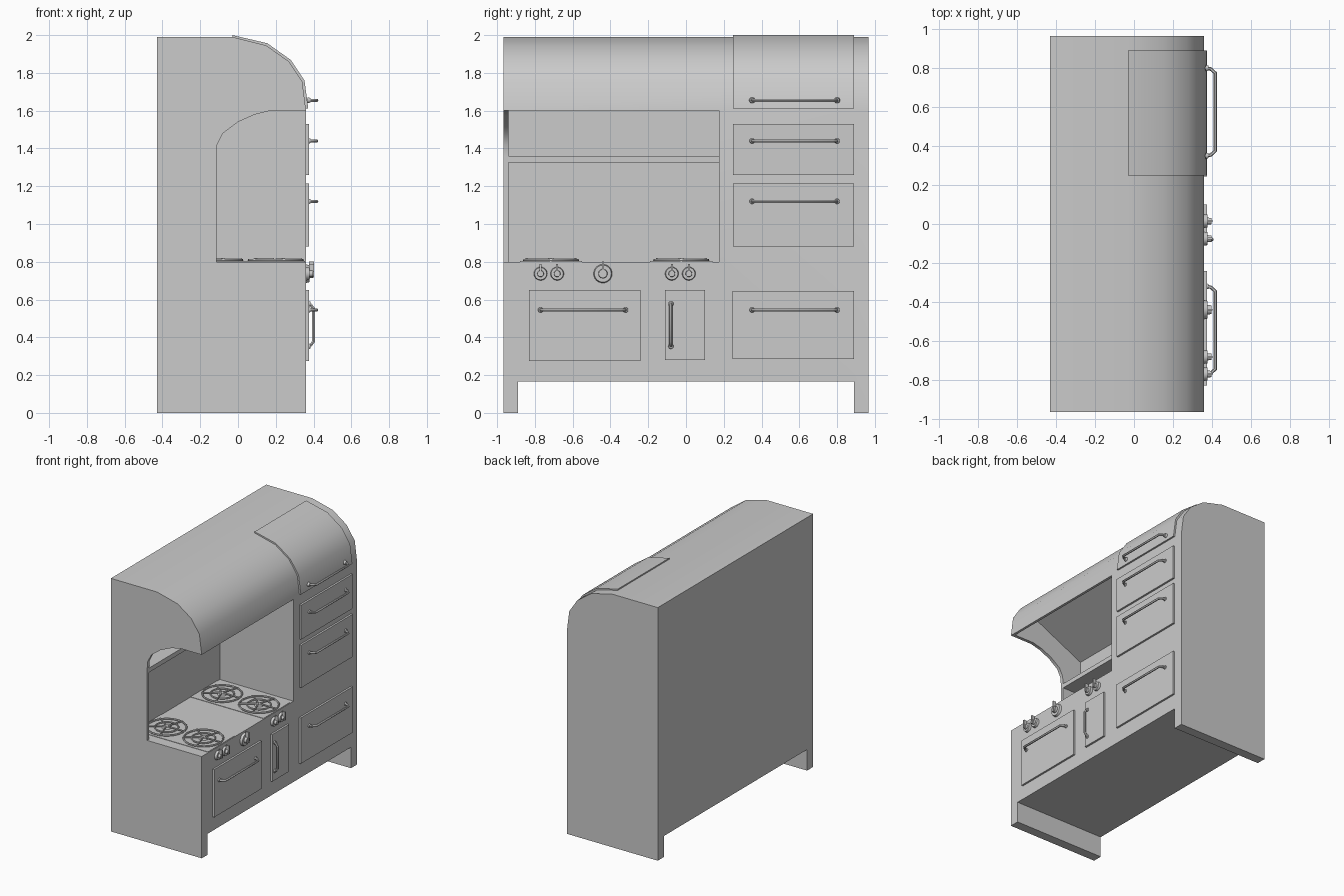
import bpy, bmesh, math
from mathutils import Vector, Matrix

if "Cube" in bpy.data.objects:
    bpy.data.objects.remove(bpy.data.objects["Cube"])

metal = bpy.data.materials.new("grey_enamel")
metal.use_nodes = True
metal.diffuse_color = (0.6, 0.6, 0.6, 1)
metal.node_tree.nodes["Principled BSDF"].inputs["Base Color"].default_value = (0.6, 0.6, 0.6, 1)


def activate(ob):
    bpy.ops.object.select_all(action='DESELECT')
    ob.select_set(True)
    bpy.context.view_layer.objects.active = ob


def finish(name, bm, smooth=True):
    bmesh.ops.recalc_face_normals(bm, faces=bm.faces)
    mesh = bpy.data.meshes.new(name)
    bm.to_mesh(mesh)
    bm.free()
    ob = bpy.data.objects.new(name, mesh)
    bpy.context.collection.objects.link(ob)
    mesh.materials.append(metal)
    if smooth:
        activate(ob)
        bpy.ops.object.shade_smooth_by_angle(angle=math.radians(30))
    return ob


def prism(name, profile, y0, y1, smooth=True):
    """Extrude an x-z outline along y."""
    bm = bmesh.new()
    face = bm.faces.new([bm.verts.new((x, y0, z)) for x, z in profile])
    out = bmesh.ops.extrude_face_region(bm, geom=[face])["geom"]
    moved = [g for g in out if isinstance(g, bmesh.types.BMVert)]
    bmesh.ops.translate(bm, verts=moved, vec=(0, y1 - y0, 0))
    return finish(name, bm, smooth)


def box(name, x0, x1, y0, y1, z0, z1):
    return prism(name, [(x0, z0), (x1, z0), (x1, z1), (x0, z1)], y0, y1, False)


def cut(ob, cutter):
    cutter.hide_render = True
    mod = ob.modifiers.new("cut", 'BOOLEAN')
    mod.object, mod.operation, mod.solver = cutter, 'DIFFERENCE', 'EXACT'
    activate(ob)
    bpy.ops.object.modifier_apply(modifier=mod.name)
    bpy.data.objects.remove(cutter)


def tube(name, points, radius, closed=False):
    """Round bar along a path, turned into a mesh."""
    curve = bpy.data.curves.new(name, 'CURVE')
    curve.dimensions = '3D'
    curve.bevel_depth, curve.bevel_resolution = radius, 1
    curve.use_fill_caps = not closed
    line = curve.splines.new('POLY')
    line.points.add(len(points) - 1)
    for p, co in zip(line.points, points):
        p.co = (*co, 1)
    line.use_cyclic_u = closed
    curve.materials.append(metal)
    ob = bpy.data.objects.new(name, curve)
    bpy.context.collection.objects.link(ob)
    activate(ob)
    bpy.ops.object.convert(target='MESH')
    bpy.ops.object.shade_smooth_by_angle(angle=math.radians(50))
    return ob


def add_disc(bm, centre, r1, r2, depth, axis):
    turn = Matrix.Rotation(math.pi / 2, 4, 'Y') if axis == 'X' else Matrix()
    bmesh.ops.create_cone(bm, cap_ends=True, segments=24, radius1=r1, radius2=r2,
                          depth=depth, matrix=Matrix.Translation(centre) @ turn)


# Cabinet body with rounded hood
FRONT = 0.36
hood = [(-0.03, 1.99), (0.15, 1.945), (0.27, 1.86), (0.34, 1.755), (FRONT, 1.6)]
body = prism("cabinet_body", [(-0.43, 0), (-0.43, 1.99)] + hood + [(FRONT, 0)], -0.965, 0.965)

# Space between the two side plinths
cut(body, box("plinth_cutter", -0.6, 0.6, -0.89, 0.89, -0.1, 0.165))

# Cooking niche with hollow hood
cut(body, prism("niche_cutter", [(0.5, 0.8), (0.5, 1.6), (0.34, 1.6), (0.315, 1.745),
                                 (0.2, 1.83), (-0.28, 1.6), (-0.28, 0.8)], -0.94, 0.175, False))

# Curved opening through the thin side wall
cut(body, prism("side_opening_cutter",
                [(-0.115, 0.8), (0.5, 0.8), (0.5, 1.6), (0.17, 1.6), (0.09, 1.58),
                 (0, 1.54), (-0.08, 1.48), (-0.11, 1.42), (-0.115, 1.36)], -1.1, -0.93, False))
activate(body)
bpy.ops.object.shade_smooth_by_angle(angle=math.radians(30))

box("niche_shelf", -0.285, -0.115, -0.945, 0.18, 1.325, 1.36)

# Curved lid lying over the hood
lid_outer = [(-0.03, 2.0), (0.155, 1.957), (0.28, 1.868), (0.352, 1.76), (0.372, 1.612)]
prism("curved_lid", lid_outer + [(0.355, 1.612)] + hood[-2::-1], 0.25, 0.89)

# Doors and drawers
panels = {
    "oven_door": (-0.83, -0.24, 0.275, 0.65),
    "narrow_door": (-0.11, 0.1, 0.28, 0.65),
    "lower_drawer": (0.245, 0.89, 0.285, 0.645),
    "middle_drawer": (0.25, 0.89, 0.88, 1.215),
    "upper_drawer": (0.25, 0.89, 1.26, 1.53),
}
for name, (y0, y1, z0, z1) in panels.items():
    box(name, FRONT - 0.005, 0.375, y0, y1, z0, z1)


# Bar handles with round feet
def handle(name, centre, half, reach, upright=False):
    along = Vector((0, 0, 1)) if upright else Vector((0, 1, 0))
    base = Vector((0.365, *centre))
    side = [(0, half), (reach * 0.55, half - 0.004), (reach, half - 0.025)]
    path = [base + Vector((d, 0, 0)) - along * a for d, a in side]
    path += [base + Vector((d, 0, 0)) + along * a for d, a in reversed(side)]
    tube(name, path, 0.009)
    bm = bmesh.new()
    for s in (-1, 1):
        add_disc(bm, base + along * half * s + Vector((0.01, 0, 0)), 0.016, 0.012, 0.016, 'X')
    finish(name + "_feet", bm)


handle("oven_handle", (-0.545, 0.545), 0.225, 0.052)
handle("narrow_door_handle", (-0.08, 0.465), 0.112, 0.035, True)
for name, z in (("lower", 0.545), ("middle", 1.12), ("upper", 1.44), ("lid", 1.655)):
    handle(name + "_handle", (0.575, z), 0.225, 0.052)


# Control knobs with pointers
def knob(name, y, r):
    bm = bmesh.new()
    z = 0.737
    add_disc(bm, (0.368, y, z), r, r * 0.9, 0.02, 'X')
    add_disc(bm, (0.385, y, z), r * 0.5, r * 0.45, 0.024, 'X')
    finish(name, bm)
    box(name + "_pointer", 0.376, 0.403, y - 0.005, y + 0.005, z - r * 0.4, z + r + 0.015)


for i, y in enumerate((-0.77, -0.682, -0.075, 0.015)):
    knob(f"burner_knob_{i + 1}", y, 0.036)
knob("oven_knob", -0.44, 0.05)


# Gas burners: rings, spokes and a centre cap
def circle(c, r, z, n=28):
    return [(c[0] + r * math.cos(math.tau * k / n), c[1] + r * math.sin(math.tau * k / n), z)
            for k in range(n)]


for j, y in enumerate((-0.715, -0.025)):
    box(f"burner_tray_{j + 1}", -0.28, 0.355, y - 0.165, y + 0.165, 0.798, 0.803)
    for i, x in enumerate((-0.12, 0.2)):
        tag = f"burner_{j + 1}_{i + 1}"
        tube(tag + "_outer_ring", circle((x, y), 0.142, 0.808), 0.007, True)
        tube(tag + "_inner_ring", circle((x, y), 0.085, 0.808), 0.006, True)
        bm = bmesh.new()
        add_disc(bm, (x, y, 0.808), 0.035, 0.028, 0.016, 'Z')
        finish(tag + "_cap", bm)
        for k in range(5):
            a = math.tau * k / 5
            d = Vector((math.cos(a), math.sin(a), 0))
            c = Vector((x, y, 0.816))
            tube(f"{tag}_spoke_{k + 1}", [c + d * 0.015, c + d * 0.14], 0.006)
